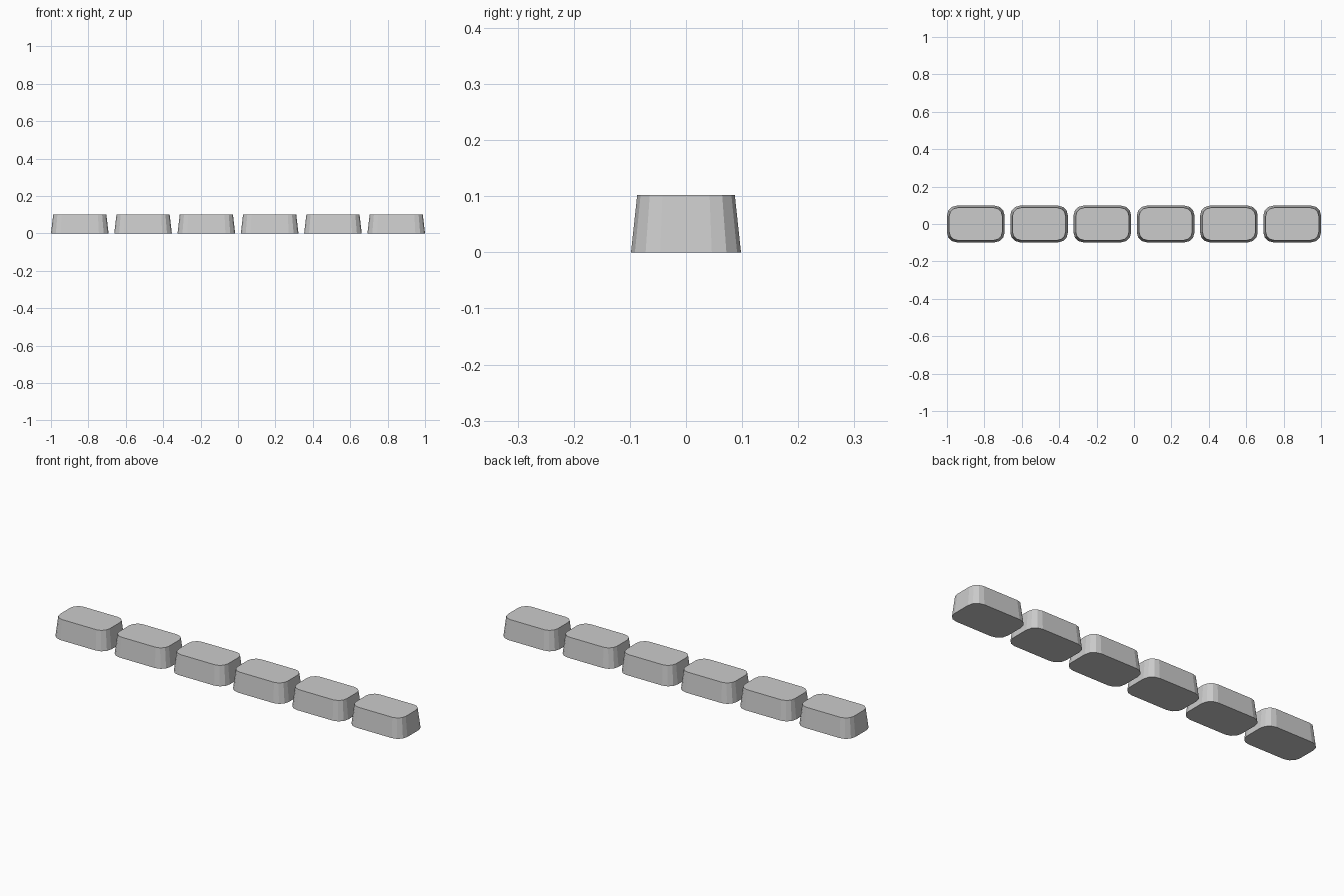
import bpy, bmesh, math

if "Cube" in bpy.data.objects:
    bpy.data.objects.remove(bpy.data.objects["Cube"])

COUNT, WIDTH, HEIGHT = 6, 0.308, 0.102
PITCH = (2 - WIDTH) / (COUNT - 1)


def rounded_ring(bm, hx, hy, r, z, segs=3):
    """Rounded rectangle of vertices, counter-clockwise."""
    ring = []
    for q, (sx, sy) in enumerate([(1, 1), (-1, 1), (-1, -1), (1, -1)]):
        for i in range(segs + 1):
            a = math.pi / 2 * (q + i / segs)
            ring.append(bm.verts.new((sx * (hx - r) + r * math.cos(a),
                                      sy * (hy - r) + r * math.sin(a), z)))
    return ring


# One tapered block with rounded corners, shared by the whole row
bm = bmesh.new()
low = rounded_ring(bm, WIDTH / 2, 0.098, 0.052, 0)
top = rounded_ring(bm, WIDTH / 2 - 0.012, 0.087, 0.045, HEIGHT)
bm.faces.new(low[::-1])
bm.faces.new(top)
for i in range(len(low)):
    j = (i + 1) % len(low)
    bm.faces.new((low[i], low[j], top[j], top[i]))
mesh = bpy.data.meshes.new("block")
bm.to_mesh(mesh)
bm.free()

# Row of blocks along x
for n in range(COUNT):
    block = bpy.data.objects.new(f"block_{n + 1}", mesh)
    block.location.x = (n - (COUNT - 1) / 2) * PITCH
    bpy.context.collection.objects.link(block)
